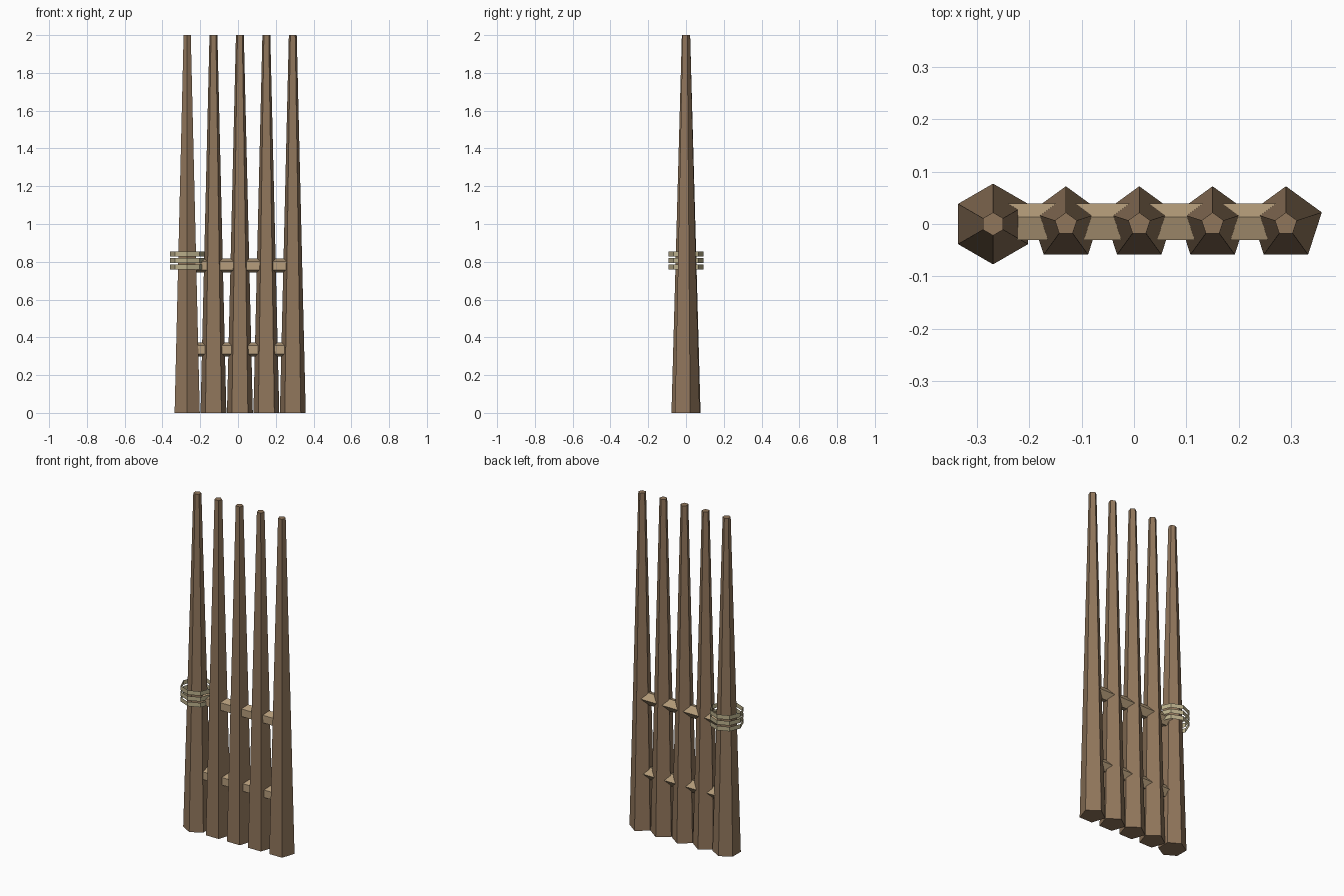
import bpy
import bmesh
from math import pi
from mathutils import Matrix

cube = bpy.data.objects.get("Cube")
if cube:
    bpy.data.objects.remove(cube, do_unlink=True)


def make_material(name, rgb):
    mat = bpy.data.materials.new(name)
    mat.use_nodes = True
    mat.diffuse_color = (*rgb, 1)
    bsdf = next(n for n in mat.node_tree.nodes if n.type == 'BSDF_PRINCIPLED')
    bsdf.inputs["Base Color"].default_value = (*rgb, 1)
    return mat


dark_wood = make_material("dark wood", (0.28, 0.18, 0.105))
light_wood = make_material("light wood", (0.47, 0.34, 0.20))
rope = make_material("rope", (0.49, 0.43, 0.26))


def prism(name, mat, sides, bottom, top, length, centre, turn=0.0, capped=True):
    """Flat-sided tapered prism, one corner towards +y."""
    bm = bmesh.new()
    bmesh.ops.create_cone(bm, cap_ends=capped, segments=sides, radius1=bottom,
                          radius2=top, depth=length,
                          matrix=Matrix.Translation(centre) @ Matrix.Rotation(turn, 4, 'Y'))
    mesh = bpy.data.meshes.new(name)
    bm.to_mesh(mesh)
    bm.free()
    mesh.materials.append(mat)
    obj = bpy.data.objects.new(name, mesh)
    bpy.context.collection.objects.link(obj)
    return obj


# Six-sided end post and the row of five-sided stakes
POST_X = -0.269
prism("end_post", dark_wood, 6, 0.077, 0.022, 2, (POST_X, 0, 1))
for i in range(4):
    prism(f"stake_{i + 1}", dark_wood, 5, 0.072, 0.022, 2, (-0.13 + 0.14 * i, 0, 1))

# Horizontal rails running through the stakes
for name, z in (("lower_rail", 0.335), ("upper_rail", 0.78)):
    prism(name, light_wood, 5, 0.0385, 0.0385, 0.55, (0.01, 0.001, z), turn=pi / 2)

# Open rope bands around the end post
for i in range(3):
    prism(f"rope_band_{i + 1}", rope, 8, 0.092, 0.092, 0.026,
          (POST_X, 0, 0.772 + 0.0345 * i), capped=False)
